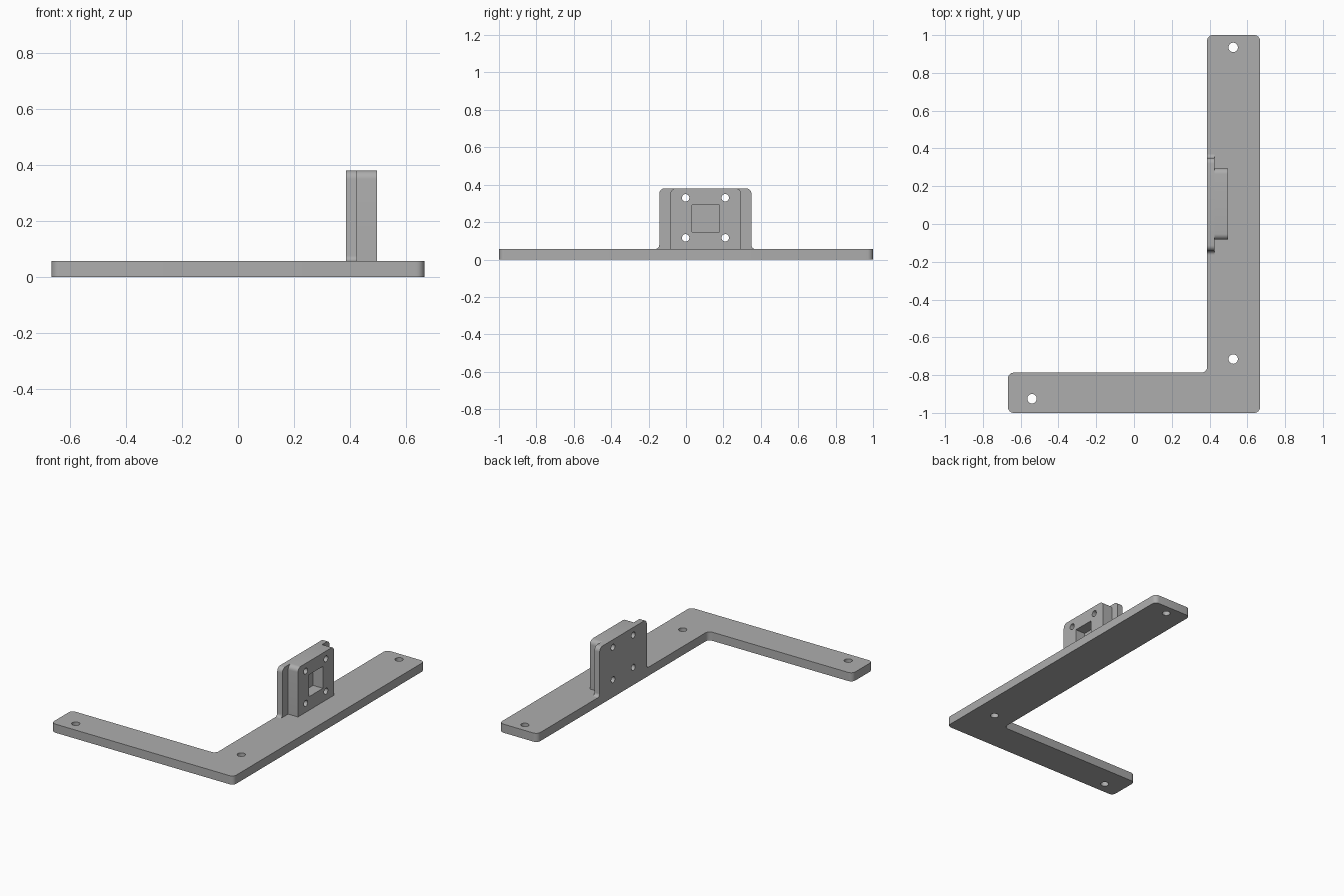
import bpy, bmesh, math
from mathutils import Vector, Matrix

cube = bpy.data.objects.get("Cube")
if cube:
    bpy.data.objects.remove(cube, do_unlink=True)

grey = bpy.data.materials.new("plain_grey")
grey.use_nodes = True
GREY = (0.42, 0.42, 0.42, 1)
grey.diffuse_color = GREY
grey.node_tree.nodes["Principled BSDF"].inputs["Base Color"].default_value = GREY

# Profile x, y, z -> world y, z, x, for the upright parts
UPRIGHT = Matrix(((0, 0, 1), (1, 0, 0), (0, 1, 0))).to_4x4()


def rounded(corners, steps=6):
    """Outline from (x, y, radius) corners, each replaced by an arc."""
    out = []
    for i, (x, y, r) in enumerate(corners):
        p = Vector((x, y))
        if r == 0:
            out.append(p)
            continue
        a = (Vector(corners[i - 1][:2]) - p).normalized()
        b = (Vector(corners[(i + 1) % len(corners)][:2]) - p).normalized()
        centre = p + (a + b) * r          # all corners are right angles
        for k in range(steps + 1):
            t = k / steps * math.pi / 2
            out.append(centre - b * r * math.cos(t) - a * r * math.sin(t))
    return out


def circle(x, y, r, n=24):
    return [Vector((x + r * math.cos(math.tau * k / n),
                    y + r * math.sin(math.tau * k / n))) for k in range(n)]


def plate(name, loops, low, high, matrix=None):
    """Solid plate from an outline and hole loops."""
    curve = bpy.data.curves.new(name, "CURVE")
    curve.dimensions = "2D"
    curve.fill_mode = "BOTH"
    curve.extrude = (high - low) / 2
    for loop in loops:
        spline = curve.splines.new("POLY")
        spline.points.add(len(loop) - 1)
        for point, p in zip(spline.points, loop):
            point.co = (p.x, p.y, 0, 1)
        spline.use_cyclic_u = True
    temp = bpy.data.objects.new(name + "_profile", curve)
    mesh = bpy.data.meshes.new_from_object(temp)
    bpy.data.objects.remove(temp)
    bpy.data.curves.remove(curve)
    mesh.name = name

    bm = bmesh.new()
    bm.from_mesh(mesh)
    bmesh.ops.remove_doubles(bm, verts=bm.verts, dist=0.0001)
    bmesh.ops.translate(bm, verts=bm.verts, vec=(0, 0, (low + high) / 2))
    if matrix:
        bm.transform(matrix)
    bmesh.ops.recalc_face_normals(bm, faces=bm.faces)
    bm.to_mesh(mesh)
    bm.free()
    mesh.materials.clear()
    mesh.materials.append(grey)
    obj = bpy.data.objects.new(name, mesh)
    bpy.context.collection.objects.link(obj)
    bpy.ops.object.select_all(action="DESELECT")
    obj.select_set(True)
    bpy.context.view_layer.objects.active = obj
    bpy.ops.object.shade_smooth_by_angle(angle=math.radians(30))
    return obj


X, INNER, TOP, R = 0.667, 0.387, 0.057, 0.03

# L-shaped base with three mounting holes
base = rounded([(-X, -1, R), (X, -1, R), (X, 1, R),
                (INNER, 1, R), (INNER, -0.787, R), (-X, -0.787, R)])
base_holes = [circle(x, y, 0.025) for x, y in
              ((0.525, 0.935), (0.525, -0.715), (-0.54, -0.925))]
plate("base", [base] + base_holes, 0, TOP)

# Screw holes shared by both upright parts
screws = [circle(y, z, 0.02) for y in (-0.002, 0.21) for z in (0.116, 0.33)]

# Back plate with rounded top and flared foot
Y0, Y1, F, HIGH = -0.143, 0.35, 0.02, 0.381
back = rounded([(Y0 - F, TOP, 0), (Y1 + F, TOP, 0), (Y1, TOP, F * 0.99),
                (Y1, HIGH, R), (Y0, HIGH, R), (Y0, TOP, F * 0.99)])
plate("back_plate", [back] + screws, INNER, 0.425, UPRIGHT)

# Front block with a square pocket
block = rounded([(-0.083, TOP, 0), (0.295, TOP, 0),
                 (0.295, HIGH, R), (-0.083, HIGH, R)])
pocket = rounded([(0.033, 0.147, 0), (0.178, 0.147, 0),
                  (0.178, 0.292, 0), (0.033, 0.292, 0)])
plate("front_block", [block, pocket] + screws, 0.425, 0.497, UPRIGHT)
